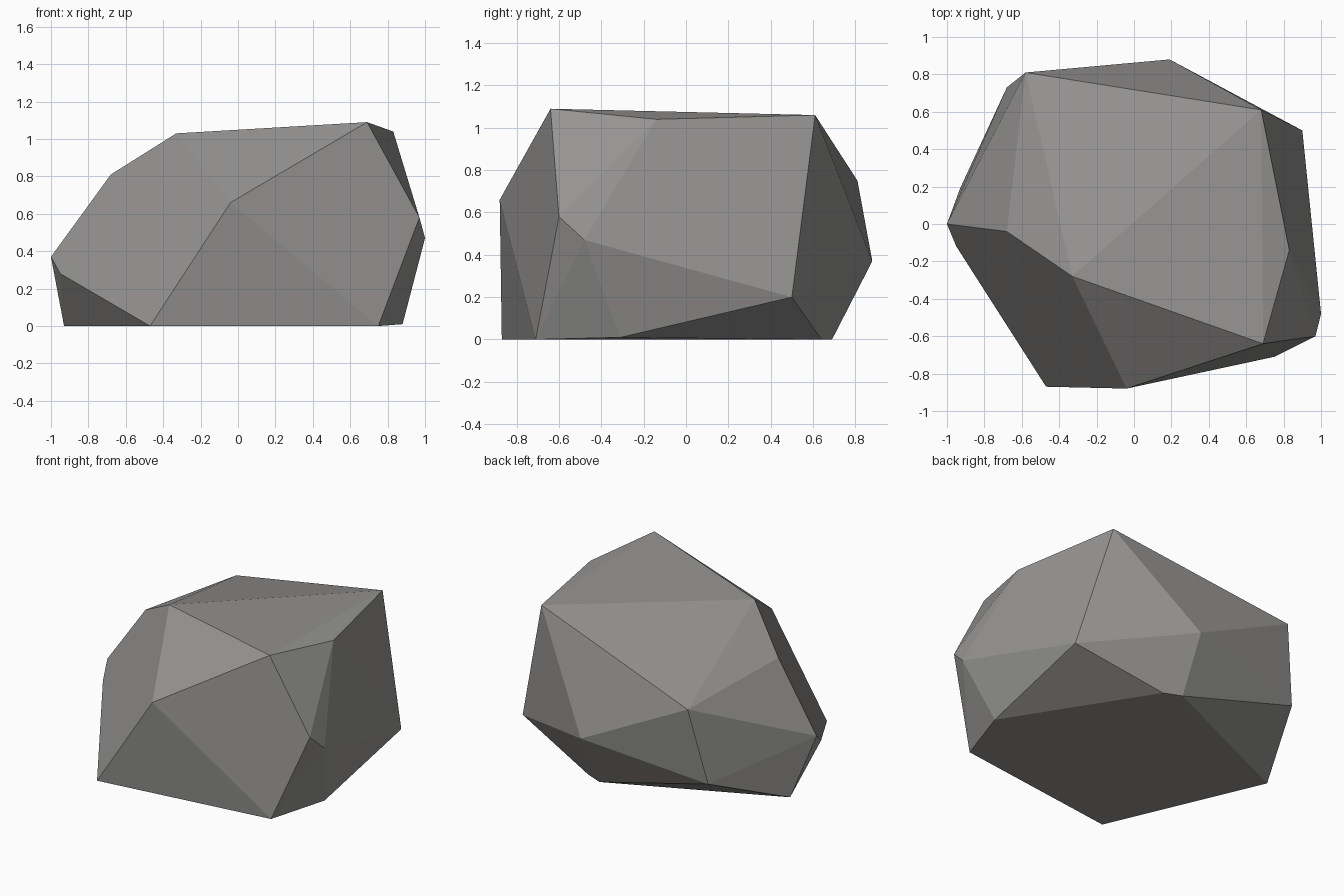
import bpy
import bmesh
import math

# Remove the default object only
default_object = bpy.data.objects.get("Cube")
if default_object is not None:
    bpy.data.objects.remove(default_object, do_unlink=True)


def make_material(name, colour):
    material = bpy.data.materials.new(name)
    material.use_nodes = True
    material.diffuse_color = colour
    shader = next(node for node in material.node_tree.nodes
                  if node.type == 'BSDF_PRINCIPLED')
    shader.inputs["Base Color"].default_value = colour
    shader.inputs["Roughness"].default_value = 0.9
    return material


def build_boulder(name, corner_groups, material):
    """Wrap a flat-faced convex skin around the given corners."""
    bm = bmesh.new()
    for group in corner_groups:
        for corner in group:
            bm.verts.new(corner)
    result = bmesh.ops.convex_hull(bm, input=bm.verts[:])
    unused = {item for key in ("geom_interior", "geom_unused")
              for item in result[key] if isinstance(item, bmesh.types.BMVert)}
    bmesh.ops.delete(bm, geom=list(unused), context='VERTS')

    # Merge nearly coplanar triangles into broad facets
    bmesh.ops.dissolve_limit(bm, angle_limit=math.radians(1),
                             verts=bm.verts[:], edges=bm.edges[:])
    bmesh.ops.recalc_face_normals(bm, faces=bm.faces[:])

    mesh = bpy.data.meshes.new(name)
    bm.to_mesh(mesh)
    bm.free()
    mesh.materials.append(material)
    mesh.shade_flat()
    boulder = bpy.data.objects.new(name, mesh)
    bpy.context.scene.collection.objects.link(boulder)
    return boulder


# Footprint resting on the ground
base_corners = [
    (-.47, -.87, 0), (.75, -.71, 0), (.88, -.31, .01),
    (.3, .64, 0), (.18, .69, 0), (-.93, .19, 0),
]

# Widest points around the flanks
flank_corners = [
    (-1, 0, .37), (-.95, -.12, .28), (-.04, -.88, .66),
    (.97, -.6, .58), (1, -.48, .47), (.9, .5, .2),
    (.19, .88, .37), (-.68, .73, .23),
]

# Shoulders and sloping crown
crown_corners = [
    (-.68, -.04, .81), (-.33, -.28, 1.03), (.69, -.64, 1.09),
    (.83, -.14, 1.04), (.68, .61, 1.06), (-.58, .81, .75),
]

stone_grey = make_material("stone grey", (.3, .295, .285, 1))
build_boulder("boulder", (base_corners, flank_corners, crown_corners), stone_grey)
